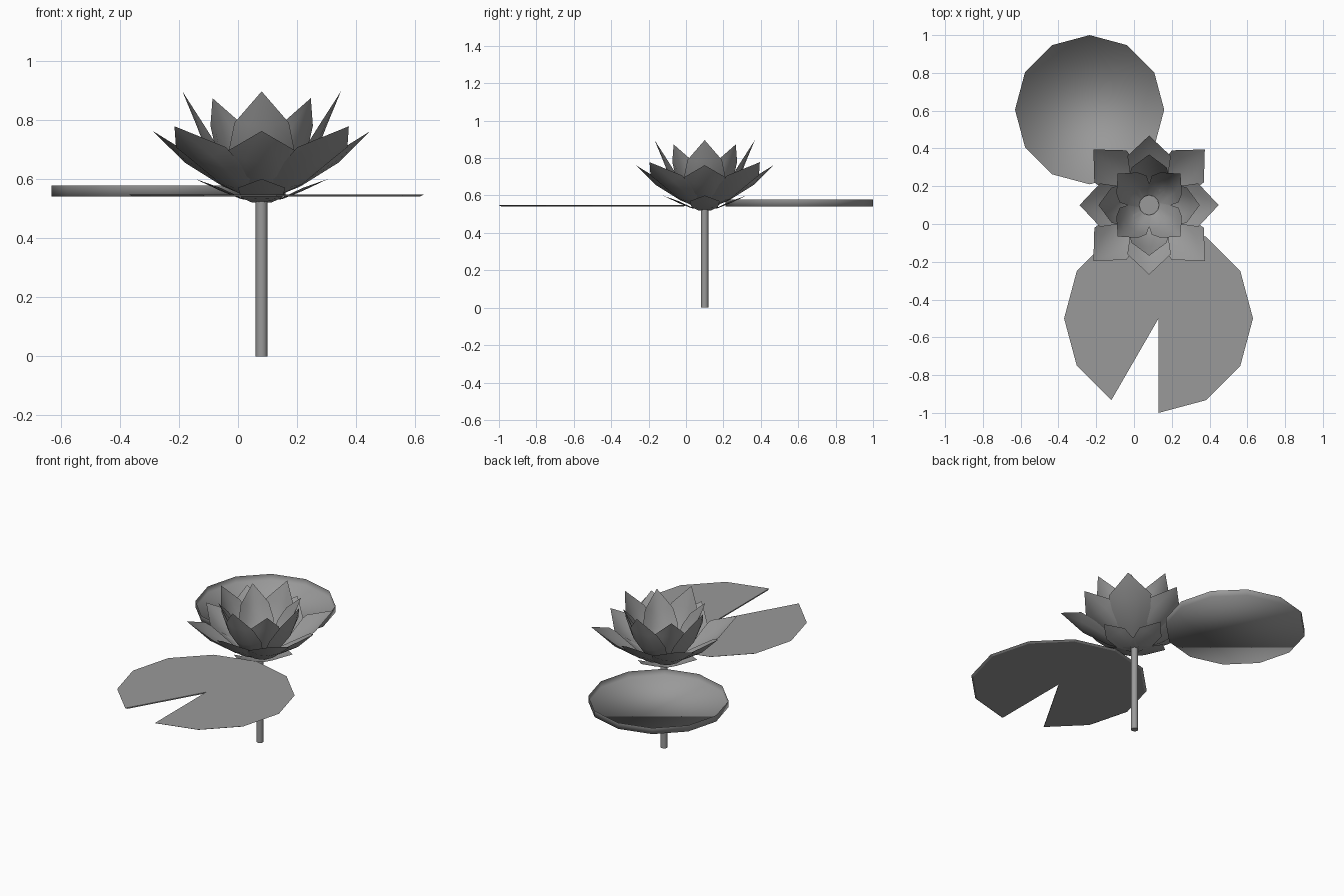
import bpy, bmesh, math
from mathutils import Matrix, Vector

if "Cube" in bpy.data.objects:
    bpy.data.objects.remove(bpy.data.objects["Cube"])

CX, CY = 0.08, 0.10  # flower axis

# Dark grey used on every part
grey = bpy.data.materials.new("dark_grey")
grey.diffuse_color = (0.32, 0.32, 0.32, 1)
grey.use_nodes = True
grey.node_tree.nodes["Principled BSDF"].inputs["Base Color"].default_value = grey.diffuse_color


def finish(name, bm, smooth=False):
    me = bpy.data.meshes.new(name)
    bm.to_mesh(me)
    bm.free()
    me.materials.append(grey)
    for p in me.polygons:
        p.use_smooth = smooth
    ob = bpy.data.objects.new(name, me)
    bpy.context.collection.objects.link(ob)
    return ob


def petal(bm, rows, tip, angle):
    """Cupped petal; rows are (radius, z, half width, edge lift, edge pull-in)."""
    rot = Matrix.Translation((CX, CY, 0)) @ Matrix.Rotation(angle, 4, 'Z')
    grid = []
    for r, z, w, lift, pull in rows:
        grid.append([bm.verts.new(rot @ Vector((r - pull * t * t, w * t, z + lift * t * t)))
                     for t in (-1, -0.5, 0, 0.5, 1)])
    for a, b in zip(grid, grid[1:]):
        for i in range(4):
            bm.faces.new((a[i], b[i], b[i + 1], a[i + 1]))
    end = bm.verts.new(rot @ Vector((tip[0], 0, tip[1])))
    for i in range(4):
        bm.faces.new((grid[-1][i], end, grid[-1][i + 1]))


def ring(name, rows, tip, start):
    bm = bmesh.new()
    for k in range(4):
        petal(bm, rows, tip, math.radians(start + 90 * k))
    return finish(name, bm, True)


# Petal rings, from the bottom leaves to the inner cup
ring("sepals", [(0.0, 0.521, 0.035, 0, 0), (0.07, 0.532, 0.07, 0.005, 0),
                (0.14, 0.56, 0.08, 0.01, 0)], (0.225, 0.6), 0)
ring("outer_petals", [(0.01, 0.525, 0.04, 0.005, 0), (0.13, 0.574, 0.095, 0.03, 0.01),
                      (0.26, 0.655, 0.115, 0.04, 0.0)], (0.368, 0.762), 0)
ring("outer_diagonal_petals", [(0.01, 0.525, 0.04, 0.005, 0), (0.15, 0.575, 0.095, 0.03, 0.01),
                               (0.295, 0.665, 0.12, 0.042, 0.005)], (0.417, 0.778), 45)
ring("inner_petals", [(0.02, 0.53, 0.04, 0.01, 0), (0.11, 0.58, 0.085, 0.03, 0.02),
                      (0.178, 0.67, 0.11, 0.03, 0.035), (0.22, 0.78, 0.092, 0.01, 0.02)],
     (0.268, 0.896), 0)
ring("inner_diagonal_petals", [(0.02, 0.53, 0.04, 0.01, 0), (0.10, 0.58, 0.08, 0.03, 0.02),
                               (0.155, 0.67, 0.1, 0.03, 0.035), (0.19, 0.77, 0.08, 0.01, 0.025)],
     (0.235, 0.873), 45)

# Flower centre and stem
for name, radius, z0, z1 in (("flower_center", 0.053, 0.53, 0.56), ("stem", 0.02, 0.0, 0.53)):
    bm = bmesh.new()
    bmesh.ops.create_cone(bm, cap_ends=True, segments=12, radius1=0.02, radius2=radius,
                          depth=z1 - z0, matrix=Matrix.Translation((CX, CY, (z0 + z1) / 2)))
    ob = finish(name, bm, True)
    bpy.context.view_layer.objects.active = ob
    ob.select_set(True)
bpy.ops.object.shade_smooth_by_angle(angle=math.radians(40))


def circle(bm, x, y, z, r, degs):
    return [bm.verts.new((x + r * math.cos(math.radians(d)), y + r * math.sin(math.radians(d)), z))
            for d in degs]


# Notched pad: thin plate with one twelfth cut out
bm = bmesh.new()
degs = range(-90, 241, 30)
loops = []
for z, r in ((0.541, 0.487), (0.548, 0.5)):
    loops.append([bm.verts.new((0.13, -0.5, z))] + circle(bm, 0.13, -0.5, z, r, degs))
low, top = loops
n = len(top)
for i in range(1, n - 1):
    bm.faces.new((top[0], top[i], top[i + 1]))
    bm.faces.new((low[0], low[i + 1], low[i]))
for i in range(n):
    j = (i + 1) % n
    bm.faces.new((low[i], low[j], top[j], top[i]))
finish("notched_pad", bm)

# Round pad: shallow open dish, floor blended smoothly into its wall
bm = bmesh.new()
degs = range(0, 360, 30)
low = circle(bm, -0.235, 0.605, 0.54, 0.395, degs)
rim = circle(bm, -0.235, 0.605, 0.578, 0.395, degs)
bm.faces.new(reversed(low))
for i in range(12):
    j = (i + 1) % 12
    bm.faces.new((low[i], low[j], rim[j], rim[i]))
finish("round_pad", bm, True)
